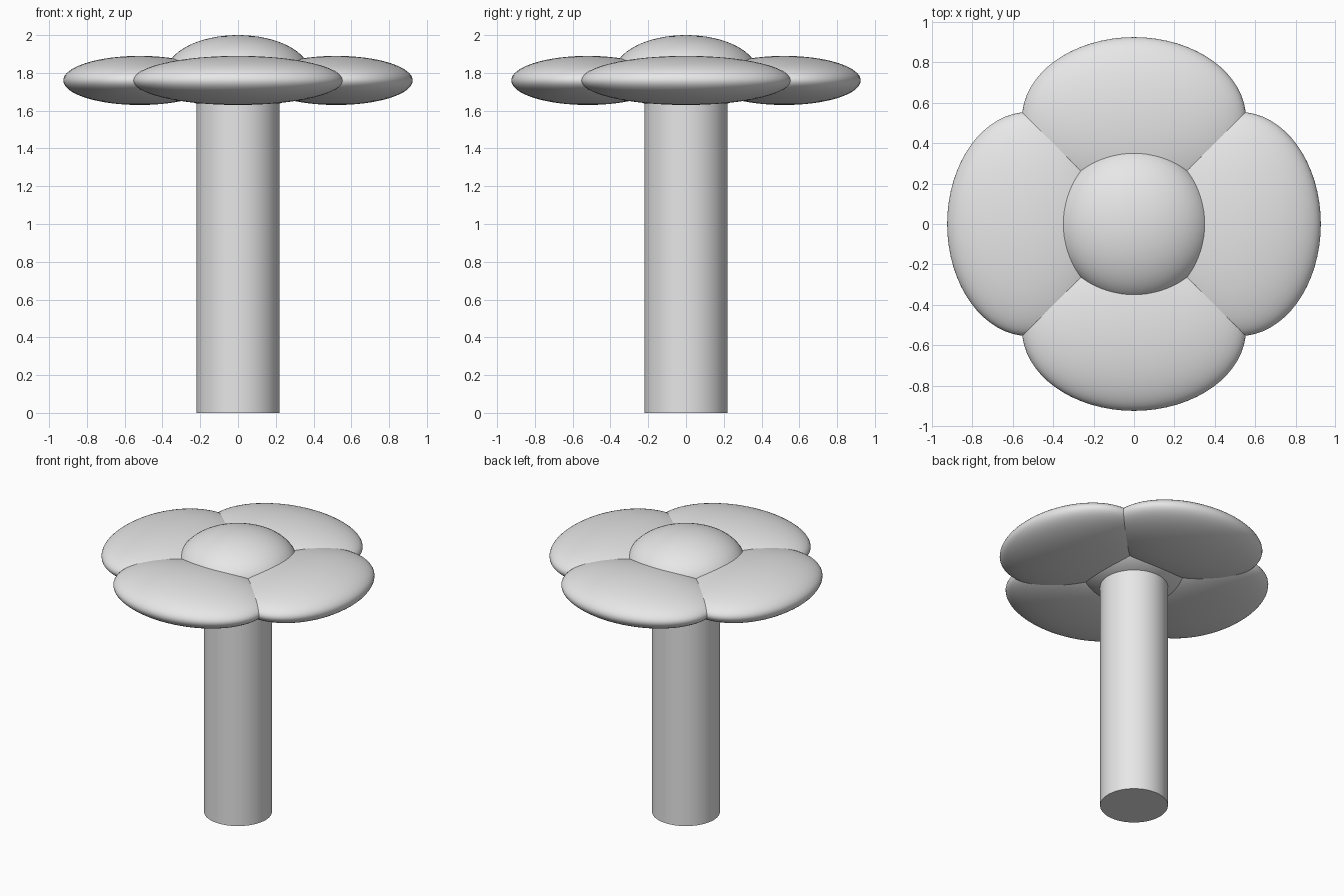
import bpy, math

if "Cube" in bpy.data.objects:
    bpy.data.objects.remove(bpy.data.objects["Cube"])

grey = bpy.data.materials.new("light grey")
grey.diffuse_color = (0.8, 0.8, 0.8, 1.0)
grey.use_nodes = True
grey.node_tree.nodes["Principled BSDF"].inputs["Base Color"].default_value = grey.diffuse_color


def finish(obj, name):
    obj.name = name
    obj.data.materials.append(grey)
    bpy.ops.object.shade_smooth_by_angle(angle=math.radians(40))
    return obj


def ellipsoid(name, loc, size, turn=0.0):
    # Flattened ball with the given half sizes, applied to the mesh
    bpy.ops.mesh.primitive_uv_sphere_add(segments=64, ring_count=32, radius=1,
                                         location=loc, rotation=(0, 0, turn))
    obj = bpy.context.object
    obj.scale = size
    bpy.ops.object.transform_apply(location=False, rotation=True, scale=True)
    return finish(obj, name)


# Stem, reaching up into the flower centre
bpy.ops.mesh.primitive_cylinder_add(vertices=64, radius=0.22, depth=1.76,
                                    location=(0, 0, 0.88))
finish(bpy.context.object, "stem")

# Four broad petals around the stem
for i, side in enumerate(("right", "back", "left", "front")):
    a = i * math.pi / 2
    ellipsoid("petal_" + side, (0.52 * math.cos(a), 0.52 * math.sin(a), 1.76),
              (0.405, 0.555, 0.13), a)

# Domed flower centre
ellipsoid("flower_centre", (0, 0, 1.8), (0.38, 0.38, 0.2))
